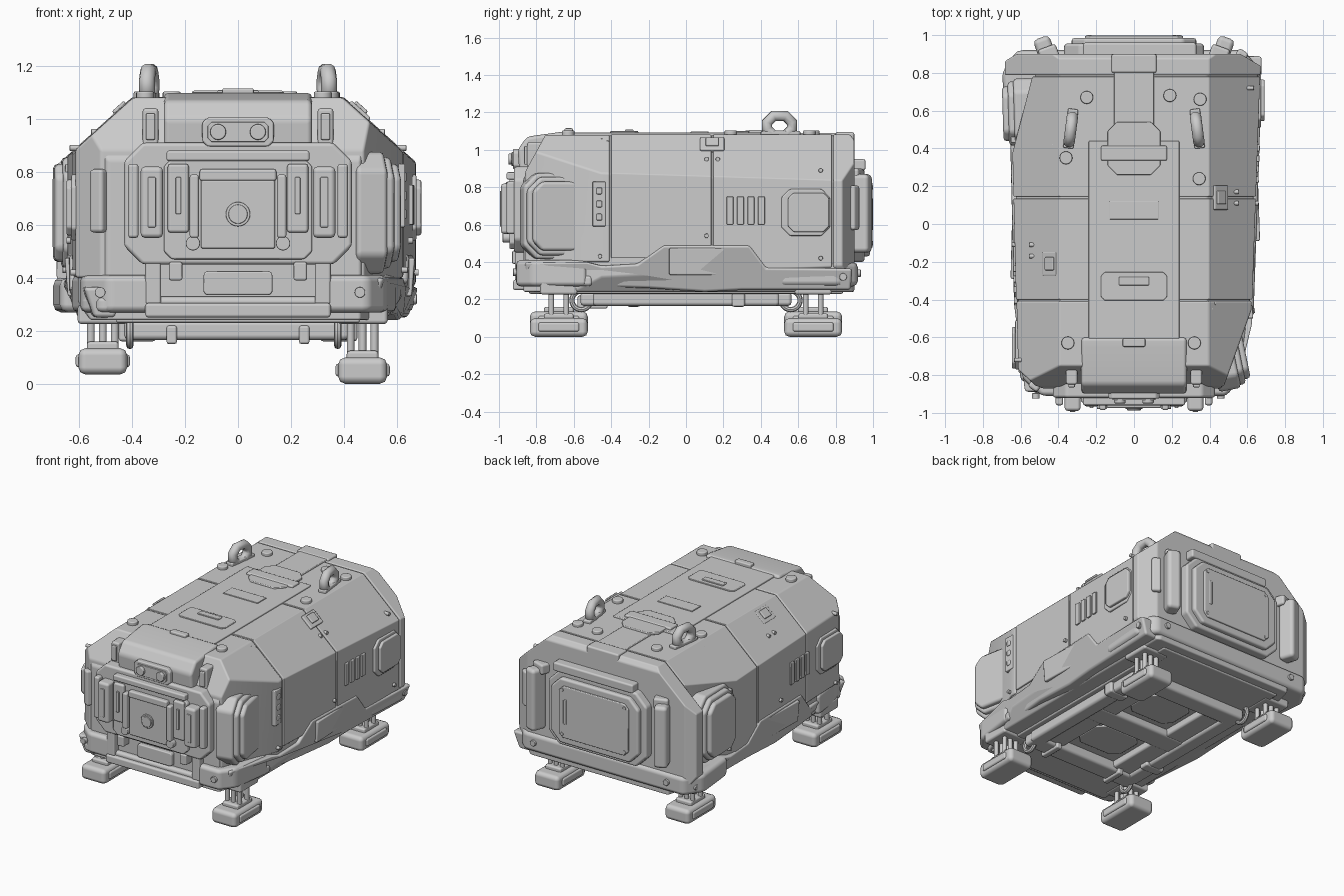
import bpy, bmesh, math
from mathutils import Vector, Matrix

cube = bpy.data.objects.get("Cube")
if cube:
    bpy.data.objects.remove(cube, do_unlink=True)

grey = bpy.data.materials.new("hull grey")
grey.use_nodes = True
COLOR = (0.6, 0.6, 0.6, 1)
grey.diffuse_color = COLOR
grey.node_tree.nodes["Principled BSDF"].inputs["Base Color"].default_value = COLOR
parts = []


def finish(name, bm, bevel=0.0):
    bmesh.ops.recalc_face_normals(bm, faces=bm.faces)
    me = bpy.data.meshes.new(name)
    bm.to_mesh(me)
    bm.free()
    ob = bpy.data.objects.new(name, me)
    bpy.context.collection.objects.link(ob)
    me.materials.append(grey)
    if bevel:
        mod = ob.modifiers.new("soft edges", "BEVEL")
        mod.width, mod.segments = bevel, 2
        mod.limit_method, mod.angle_limit = "ANGLE", math.radians(25)
        mod.harden_normals = True
    parts.append(ob)
    return ob


def box(name, x, y, z, bevel=0.008, turn=0, tilt=0):
    """Box from (low, high) ranges; turn about z, tilt about y."""
    bm = bmesh.new()
    bmesh.ops.create_cube(bm, size=1)
    size = [r[1] - r[0] for r in (x, y, z)]
    bmesh.ops.scale(bm, vec=size, verts=bm.verts)
    rot = Matrix.Rotation(turn, 4, "Z") @ Matrix.Rotation(tilt, 4, "Y")
    mid = Vector([(r[0] + r[1]) / 2 for r in (x, y, z)])
    bmesh.ops.transform(bm, matrix=Matrix.Translation(mid) @ rot, verts=bm.verts)
    return finish(name, bm, bevel)


def span(c, w):
    return (c - w / 2, c + w / 2)


def prism(name, points, axis, low, high, bevel=0.008):
    """Extrude a flat outline along x, y or z."""
    place = {"x": lambda a, b, t: (t, a, b), "y": lambda a, b, t: (a, t, b),
             "z": lambda a, b, t: (a, b, t)}[axis]
    bm = bmesh.new()
    ends = [[bm.verts.new(place(a, b, t)) for a, b in points] for t in (low, high)]
    for ring in ends:
        bm.faces.new(ring)
    for i in range(len(points)):
        j = (i + 1) % len(points)
        bm.faces.new((ends[0][i], ends[0][j], ends[1][j], ends[1][i]))
    return finish(name, bm, bevel)


def octagon(w, h, c, cx=0, cz=0):
    a, b = w / 2, h / 2
    half = [(a, c - b), (a, b - c), (a - c, b), (c - a, b)]
    return [(cx + s * p, cz + s * q) for s in (1, -1) for p, q in half]


def disc(name, pos, radius, depth, axis="z", sides=20):
    bm = bmesh.new()
    bmesh.ops.create_cone(bm, cap_ends=True, segments=sides, radius1=radius, radius2=radius, depth=depth)
    turn = {"x": Matrix.Rotation(math.pi / 2, 4, "Y"), "y": Matrix.Rotation(math.pi / 2, 4, "X"),
            "z": Matrix()}[axis]
    bmesh.ops.transform(bm, matrix=Matrix.Translation(pos) @ turn, verts=bm.verts)
    return finish(name, bm, min(radius, depth) * 0.2)


def hull(name, y0, y1, grow=0.0, bottom=0.24, bevel=0.01):
    """Slice of the chamfered capsule body, made by trimming a block with planes."""
    planes = [((0.628, 0, 0), (1, -0.035, 0)),
              ((0.38, 0, 1.08), (0.9, 0, 1)), ((-0.38, 0, 1.08), (-0.9, 0, 1)),
              ((0.64, 0, 0.36), (1, 0, -0.7)), ((-0.64, 0, 0.36), (-1, 0, -0.7)),
              ((0.595, -0.5, 0), (1, -0.36, 0)), ((-0.59, -0.78, 0), (-1, -1.1, 0)),
              ((0, -0.74, 1.08), (0, -1, 0.55)), ((0.62, 0.85, 0), (0.6, 1, 0)),
              ((0, 0.86, 1.08), (0, 1, 0.8)), ((-0.66, 0.86, 0), (-0.6, 1, 0))]
    if y0 > 0.7:
        planes.append(((-0.67, 0, 0), (-1, 0, 0)))
    else:
        planes += [((-0.622, 0, 0), (-1, -0.025, 0)), ((-0.63, 0.38, 0), (-1, 0.26, 0))]
    bm = bmesh.new()
    bmesh.ops.create_cube(bm, size=1)
    top = 1.075 + grow * 0.5
    bmesh.ops.transform(bm, verts=bm.verts, matrix=Matrix.Translation((0, (y0 + y1) / 2, (bottom + top) / 2))
                        @ Matrix.Diagonal((1.6, y1 - y0, top - bottom, 1)))
    for p, n in planes:
        n = Vector(n).normalized()
        cut = bmesh.ops.bisect_plane(bm, geom=bm.verts[:] + bm.edges[:] + bm.faces[:], plane_co=Vector(p) + n * grow,
                                     plane_no=n, clear_outer=True)
        edges = [e for e in cut["geom_cut"] if isinstance(e, bmesh.types.BMEdge)]
        if edges:
            bmesh.ops.contextual_create(bm, geom=edges)
    return finish(name, bm, bevel)


# Main body and raised armour bands with a seam between them
hull("body", -0.87, 0.9)
hull("armour_front", -0.4, 0.135, 0.012, 0.42, 0.005)
hull("armour_rear", 0.145, 0.78, 0.012, 0.36, 0.005)
hull("rear_band", 0.788, 0.9, 0.014, 0.3, 0.012)
hull("cheek_band", -0.86, -0.408, 0.01, 0.4, 0.01)

# Side skirts, vents, hatches, access panels and corner pods; each side is the other turned half round
SKIRT = [(-0.86, 0.28), (-0.2, 0.26), (0.1, 0.24), (0.3, 0.25), (0.88, 0.25), (0.89, 0.365),
         (0.43, 0.37), (0.34, 0.49), (-0.12, 0.49), (-0.26, 0.39), (-0.45, 0.38), (-0.53, 0.4), (-0.86, 0.4)]
for s, label in ((1, "left"), (-1, "right")):
    def wall(y):
        return 0.634 + 0.035 * y if s > 0 else 0.628 + 0.025 * y

    def side(name, y, w, z0, z1, out, depth=0.04, bevel=0.006):
        x = s * (wall(y * s) + out - depth / 2)
        return box(label + "_" + name, span(x, depth), span(y * s, w), (z0, z1), bevel, 0.035 if s > 0 else -0.025)

    skirt = prism(label + "_skirt", [(y * s, z) for y, z in SKIRT] if s < 0 else SKIRT, "x", 0.5 * s, 0.65 * s, 0.015)
    for v in skirt.data.vertices:
        if abs(v.co.x) > 0.6:
            v.co.x = s * (wall(v.co.y) + 0.016 - (0.04 if v.co.z < 0.3 else 0))
        if v.co.y < -0.7:
            v.co.x -= s * (0.07 if s > 0 else 0.04)
    # Sloped recess plate under the raised middle of the skirt
    plate = side("skirt_plate", 0.1, 0.38, 0.33, 0.475, 0.024, 0.03, 0.008)
    for v in plate.data.vertices:
        if v.co.z < 0.4:
            v.co.x -= s * 0.012
    for i in range(4):
        side("vent", 0.235 + i * 0.056, 0.036, 0.6, 0.75, 0.018, 0.02, 0.005)
    x, y = s * (wall(0.64 * s) + 0.005), 0.64 * s
    prism(label + "_access_frame", octagon(0.26, 0.25, 0.045, y, 0.665), "x", x - 0.03 * s, x + 0.012 * s)
    prism(label + "_access_panel", octagon(0.22, 0.21, 0.03, y + 0.015 * s, 0.665), "x", x, x + s * 0.03)
    for y, z in ((0.72, 0.42), (0.11, 0.54), (-0.46, 0.43)):
        disc(label + "_side_bolt", (s * wall(y * s), y * s, z), 0.012, 0.045, "x", 12)
    for y, z in ((0.72, 0.89), (0.11, 0.95), (0.17, 0.95), (-0.45, 1.05), (-0.42, 1.04)):
        disc(label + "_slope_bolt", (s * (1.345 - z) / 0.74, y * s, z), 0.012, 0.04, "x", 12)
    side("light_frame", -0.465, 0.07, 0.59, 0.83, 0.012, 0.06)
    for z in (0.64, 0.71, 0.78):
        side("status_light", -0.465, 0.03, z - 0.018, z + 0.018, 0.018, 0.06)
    hx, hy = (0.455, 0.14) if s > 0 else (-0.44, -0.21)
    box(label + "_slope_hatch", span(hx, 0.1), span(hy, 0.13), span(1.025, 0.03), 0.008, 0, 0.73 * s)
    box(label + "_slope_latch", span(hx, 0.06), span(hy, 0.07), span(1.033, 0.04), 0.006, 0, 0.73 * s)

    # Corner pod with a raised octagonal cover
    px, py = (0.53, -0.685) if s > 0 else (-0.635, 0.585)
    for tag, w, h, c, t0, t1 in (("pod_mount", 0.37, 0.46, 0.07, -0.12, 0), ("pod", 0.34, 0.42, 0.07, -0.06, 0.03),
                                 ("pod_cover", 0.29, 0.37, 0.05, 0, 0.06)):
        ob = prism(label + "_" + tag, octagon(w, h, c), "x", s * t0, s * t1, 0.018)
        ob.location = (px, py, 0.645)
        ob.rotation_euler.z = 0.2 if s > 0 else 0.03
    # Narrow grip on the plain corner
    gx, gy = (-0.525, -0.855) if s > 0 else (0.57, 0.895)
    box(label + "_corner_grip", span(gx, 0.06), span(gy, 0.05), (0.57, 0.81), 0.015, -0.6)

# Bumpers wrapping both ends
prism("rear_bumper", [(-0.67, 0.5), (-0.7, 0.8), (-0.62, 0.92), (0.58, 0.92), (0.665, 0.82), (0.65, 0.5)],
      "z", 0.27, 0.4, 0.03)
prism("front_bumper", [(-0.6, -0.5), (-0.59, -0.82), (-0.52, -0.9), (0.46, -0.9), (0.54, -0.84), (0.6, -0.5)],
      "z", 0.27, 0.33, 0.02)
for s, wide in ((1, 0), (-1, 0.03)):
    prism("bumper_corner", [(0.3 * s, -0.91), (0.49 * s, -0.91), ((0.56 + wide) * s, -0.82),
                            ((0.6 + wide) * s, -0.53), (0.3 * s, -0.53)], "z", 0.27, 0.41, 0.025)
    disc("bumper_bolt", ((0.46 + 2 * wide) * s, -0.91, 0.345), 0.02, 0.03, "y")
    disc("rear_bumper_bolt", (0.5 * s, 0.92, 0.34), 0.02, 0.03, "y")
    disc("rear_side_bolt", (0.66 * s, 0.84, 0.32), 0.02, 0.03, "x")

# Front hood with twin lens bar
prism("hood", [(-0.6, 0.87), (-0.89, 0.87), (-0.9, 1.0), (-0.85, 1.07), (-0.65, 1.098), (-0.6, 1.098)],
      "x", -0.28, 0.28, 0.02)
prism("lens_bar", octagon(0.27, 0.11, 0.02, 0, 0.95), "y", -0.925, -0.85)
prism("lens_panel", octagon(0.23, 0.075, 0.015, 0, 0.95), "y", -0.933, -0.9, 0.004)
for s in (1, -1):
    disc("lens", (0.075 * s, -0.935, 0.95), 0.03, 0.03, "y")
    box("hood_strut", span(0.33 * s, 0.06), (-0.85, -0.72), (0.9, 1.04), 0.012)
    box("hood_strut_rib", span(0.33 * s, 0.035), (-0.865, -0.8), (0.92, 1.02), 0.006)

# Front equipment panel
prism("front_frame", octagon(0.86, 0.46, 0.07, 0, 0.68), "y", -0.92, -0.8, 0.015)
prism("front_plate", octagon(0.56, 0.38, 0.03, 0, 0.66), "y", -0.945, -0.85, 0.008)
box("front_screen", (-0.14, 0.14), (-0.97, -0.9), (0.51, 0.77), 0.008)
box("front_screen_cap", (-0.145, 0.145), (-0.975, -0.9), (0.765, 0.81), 0.01)
box("front_top_rail", (-0.27, 0.27), (-0.96, -0.9), (0.84, 0.88), 0.01)
disc("front_dial", (0, -0.97, 0.64), 0.046, 0.02, "y", 28)
disc("front_dial_core", (0, -0.977, 0.64), 0.036, 0.02, "y", 28)
for s in (1, -1):
    box("front_rail", span(0.225 * s, 0.08), (-0.965, -0.9), (0.57, 0.83), 0.012)
    box("front_rail_slot", span(0.225 * s, 0.02), (-0.975, -0.9), (0.64, 0.78), 0.004)
    box("front_screen_post", span(0.165 * s, 0.035), (-0.985, -0.9), (0.55, 0.79), 0.01)
    box("front_handle", span(0.325 * s, 0.085), (-0.99, -0.9), (0.55, 0.82), 0.018)
    box("front_handle_slot", span(0.325 * s, 0.03), (-0.995, -0.95), (0.59, 0.78), 0.004)
    box("front_clamp", span(0.395 * s, 0.04), (-0.96, -0.88), (0.55, 0.83), 0.012)
    disc("front_knob", (0.17 * s, -0.95, 0.53), 0.027, 0.06, "y")
    box("front_hinge", span(0.235 * s, 0.05), (-0.93, -0.86), (0.39, 0.46), 0.008)
    box("front_brace", span(0.32 * s, 0.06), (-0.915, -0.85), (0.3, 0.47), 0.01)
prism("front_step", octagon(0.26, 0.09, 0.01, 0, 0.38), "y", -0.9, -0.85)
box("front_sill", (-0.35, 0.35), (-0.925, -0.8), (0.25, 0.305), 0.012)

# Rear door
prism("rear_door_frame", octagon(0.74, 0.5, 0.08, 0, 0.65), "y", 0.87, 0.955, 0.015)
prism("rear_door", octagon(0.66, 0.44, 0.07, 0, 0.65), "y", 0.9, 0.985, 0.015)
prism("rear_door_panel", octagon(0.52, 0.35, 0.03, 0, 0.65), "y", 0.95, 0.997, 0.006)
box("rear_door_slot", (0.2, 0.225), (0.98, 1.0), (0.57, 0.74), 0.005)
for s in (1, -1):
    for z in (0.5, 0.8):
        disc("rear_door_bolt", (0.235 * s, 0.993, z), 0.012, 0.014, "y", 12)
    box("rear_bar", span(0.475 * s, 0.09), (0.88, 0.99), (0.45, 0.87), 0.025, -0.35 * s)
    box("rear_bar_lug", span(0.45 * s, 0.1), (0.86, 0.94), (0.83, 0.9), 0.015, -0.35 * s)
box("rear_top_step", (-0.27, 0.33), (0.86, 0.96), (0.89, 0.95), 0.012)
box("rear_clip", (-0.12, 0.12), (0.8, 0.9), (1.03, 1.095), 0.012)

# Roof plates
box("roof_plate", (-0.24, 0.24), (-0.65, 0.44), (1.06, 1.092), 0.006)
box("roof_tongue", (-0.105, 0.105), (0.44, 0.86), (1.06, 1.09), 0.005)
prism("roof_tab", octagon(0.28, 0.28, 0.05, 0, 0.4), "z", 1.08, 1.1, 0.006)
box("roof_tab_bar", (-0.175, 0.175), (0.335, 0.415), (1.08, 1.106), 0.01)
box("roof_label_plate", (-0.13, 0.13), (0.025, 0.12), (1.085, 1.098), 0.003)
prism("roof_hatch", octagon(0.35, 0.15, 0.02, 0, -0.33), "z", 1.085, 1.1, 0.005)
box("roof_hatch_grip", (-0.08, 0.08), (-0.325, -0.28), (1.085, 1.108), 0.005)
box("roof_latch", (-0.06, 0.06), (-0.65, -0.605), (1.08, 1.115), 0.008)
for x, y in ((-0.25, 0.67), (0.19, 0.68), (0.35, 0.66), (-0.36, 0.35), (0.345, 0.24), (-0.35, -0.63), (0.32, -0.63)):
    disc("roof_bolt", (x, y, 1.085), 0.034, 0.036)

# Lifting loops
for s in (1, -1):
    box("loop_base", span(0.335 * s, 0.055), (0.4, 0.61), (1.06, 1.1), 0.008, 0.13 * s)
    curve = bpy.data.curves.new("lifting_loop", "CURVE")
    curve.dimensions, curve.bevel_depth, curve.bevel_resolution = "3D", 0.03, 3
    path = curve.splines.new("POLY")
    ring = octagon(0.135, 0.105, 0.035, 0, 1.128)
    path.points.add(len(ring) - 1)
    for p, (y, z) in zip(path.points, ring):
        p.co = (0, y, z, 1)
    path.use_cyclic_u = True
    curve.materials.append(grey)
    loop = bpy.data.objects.new("lifting_loop", curve)
    loop.location, loop.rotation_euler.z = (0.335 * s, 0.5, 0), 0.13 * s
    bpy.context.collection.objects.link(loop)

# Underside chassis deck with two recessed bays
box("belly", (-0.46, 0.46), (-0.84, 0.84), (0.23, 0.3), 0.01)
for s in (1, -1):
    box("deck_side", span(0.29 * s, 0.18), (-0.54, 0.54), (0.185, 0.25), 0.015)
    box("chassis_rail", span(0.38 * s, 0.1), (-0.5, 0.5), (0.165, 0.24), 0.02)
    box("end_beam", (-0.42, 0.42), span(0.5 * s, 0.13), (0.165, 0.24), 0.02)
    box("rail_clamp", span(0.38 * s, 0.14), span(0.28 * s, 0.07), (0.16, 0.24), 0.012)
    box("beam_clamp", span(0.25 * s, 0.04), (-0.58, -0.42), (0.15, 0.22), 0.01)
    prism("bay_cover", octagon(0.34, 0.26, 0.05, 0, 0.25 * s), "z", 0.22, 0.24)
box("middle_beam", (-0.35, 0.35), (-0.08, 0.08), (0.18, 0.24), 0.02)

# Landing feet: pad, pistons and tow ring
for x, low in ((0.47, 0), (-0.51, 0.035)):
    for s in (1, -1):
        y = 0.68 * s
        box("foot_pad", span(x, 0.185), span(y, 0.31), (low, low + 0.1), 0.028)
        box("foot_pin", span(x, 0.205), span(y, 0.22), span(low + 0.052, 0.05), 0.012)
        box("foot_ankle", span(x, 0.12), span(y, 0.16), (low + 0.08, low + 0.125), 0.012)
        box("foot_mount", span(x, 0.19), span(y, 0.2), (0.225, 0.3), 0.015)
        for dx in (-0.045, 0, 0.045):
            for dy in (-0.04, 0.04):
                disc("foot_piston", (x + dx, y + dy, 0.18), 0.015, 0.17, "z", 12)
        bpy.ops.mesh.primitive_torus_add(location=(x * 0.8, 0.56 * s, 0.195), rotation=(0, math.pi / 2, 0), major_radius=0.05,
                                         minor_radius=0.014, major_segments=24, minor_segments=8)
        bpy.context.object.name = "tow_ring"
        bpy.context.object.data.materials.append(grey)
        parts.append(bpy.context.object)

# Smooth shading with sharp edges kept
bpy.ops.object.select_all(action="DESELECT")
for ob in parts:
    ob.select_set(True)
bpy.context.view_layer.objects.active = parts[0]
bpy.ops.object.shade_smooth_by_angle(angle=math.radians(35))
